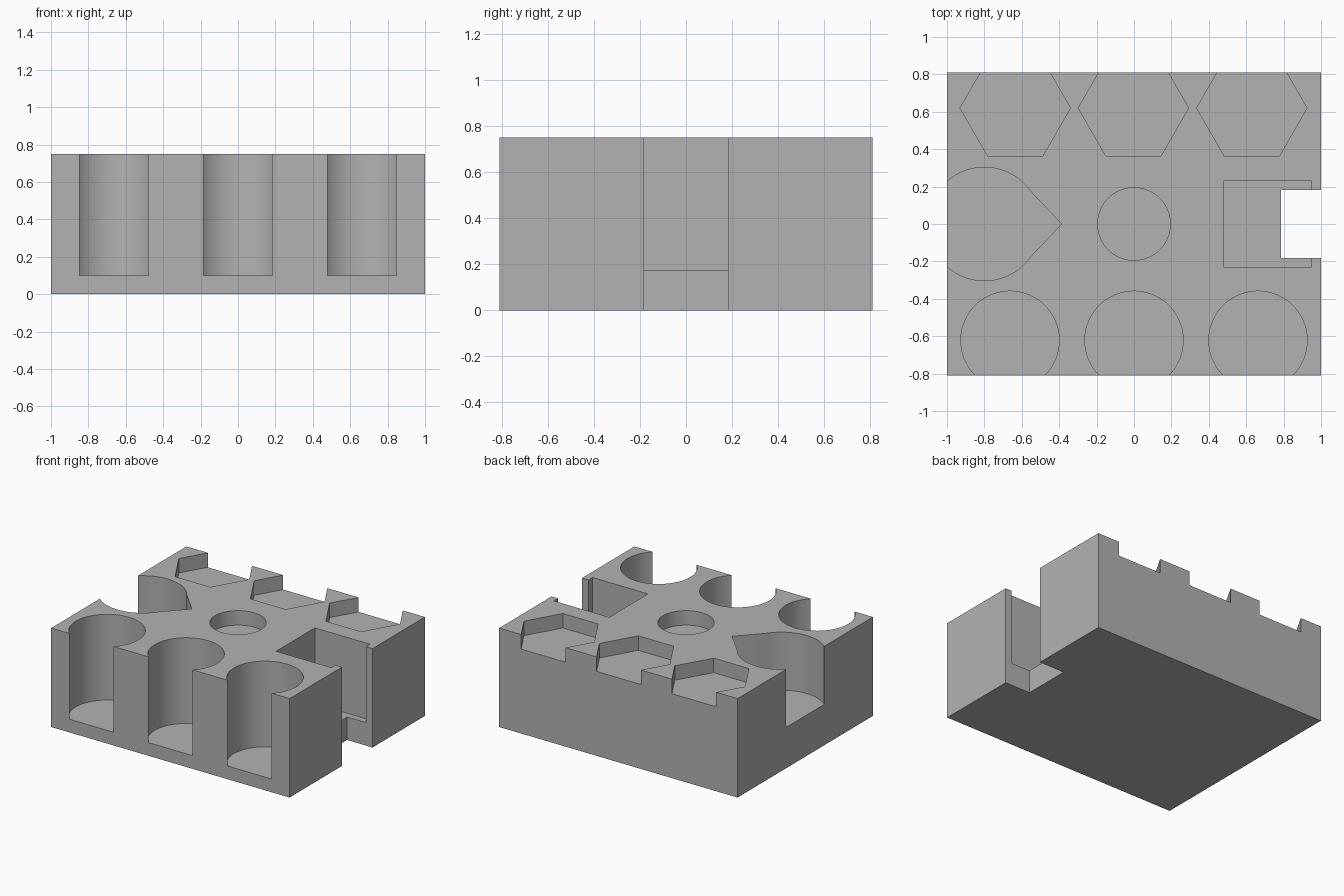
import bpy, bmesh
from math import sin, cos, radians

old = bpy.data.objects.get("Cube")
if old:
    bpy.data.objects.remove(old, do_unlink=True)

TOP = 0.75
grey = bpy.data.materials.new("mid grey")
grey.use_nodes = True
colour = (0.45, 0.45, 0.45, 1)
grey.diffuse_color = colour
grey.node_tree.nodes["Principled BSDF"].inputs["Base Color"].default_value = colour


def prism(name, outline, z0, z1):
    """Extrude a counter-clockwise outline from z0 up to z1."""
    bm = bmesh.new()
    low = [bm.verts.new((x, y, z0)) for x, y in outline]
    high = [bm.verts.new((x, y, z1)) for x, y in outline]
    bm.faces.new(low[::-1])
    bm.faces.new(high)
    n = len(outline)
    for i in range(n):
        j = (i + 1) % n
        bm.faces.new((low[i], low[j], high[j], high[i]))
    mesh = bpy.data.meshes.new(name)
    bm.to_mesh(mesh)
    bm.free()
    mesh.materials.append(grey)
    obj = bpy.data.objects.new(name, mesh)
    bpy.context.collection.objects.link(obj)
    return obj


def rect(x0, x1, y0, y1):
    return [(x0, y0), (x1, y0), (x1, y1), (x0, y1)]


def arc(cx, cy, r, n, start=0, sweep=360):
    return [(cx + r * cos(radians(start + sweep * i / n)),
             cy + r * sin(radians(start + sweep * i / n))) for i in range(n)]


block = prism("holder_block", rect(-1, 1, -0.81, 0.81), 0, TOP)


def cut(name, outline, floor):
    """Cut a pocket down from the top to the given floor height."""
    cutter = prism(name, outline, floor, TOP + 0.2)
    cutter.hide_render = True
    mod = block.modifiers.new(name, 'BOOLEAN')
    mod.operation = 'DIFFERENCE'
    mod.solver = 'EXACT'
    mod.object = cutter
    bpy.context.view_layer.objects.active = block
    bpy.ops.object.modifier_apply(modifier=name)
    bpy.data.objects.remove(cutter, do_unlink=True)


# Deep round pockets open to the front
for x in (-0.663, 0, 0.663):
    cut("round_pocket", arc(x, -0.622, 0.263, 72), 0.1)

# Shallow hexagonal pockets open to the back
for x in (-0.635, -0.003, 0.63):
    cut("hex_pocket", arc(x, 0.62, 0.295, 6), TOP - 0.11)

# Shallow round pocket in the middle
cut("centre_pocket", arc(0, 0, 0.194, 72), TOP - 0.11)

# Teardrop pocket open to the right side
cut("teardrop_pocket", arc(-0.8, 0, 0.303, 72, 34, 292)
    + arc(-0.8, 0, 0.303, 1, -34) + [(-0.387, 0)], 0.31)

# Square pocket with a slot running through the left side
cut("square_pocket", rect(0.482, 0.946, -0.232, 0.232), 0.175)
cut("side_slot", rect(0.787, 1.2, -0.183, 0.183), -0.2)

# Smooth pocket walls with sharp rims
for o in bpy.context.selected_objects:
    o.select_set(False)
block.select_set(True)
bpy.context.view_layer.objects.active = block
bpy.ops.object.shade_smooth_by_angle(angle=radians(20))
